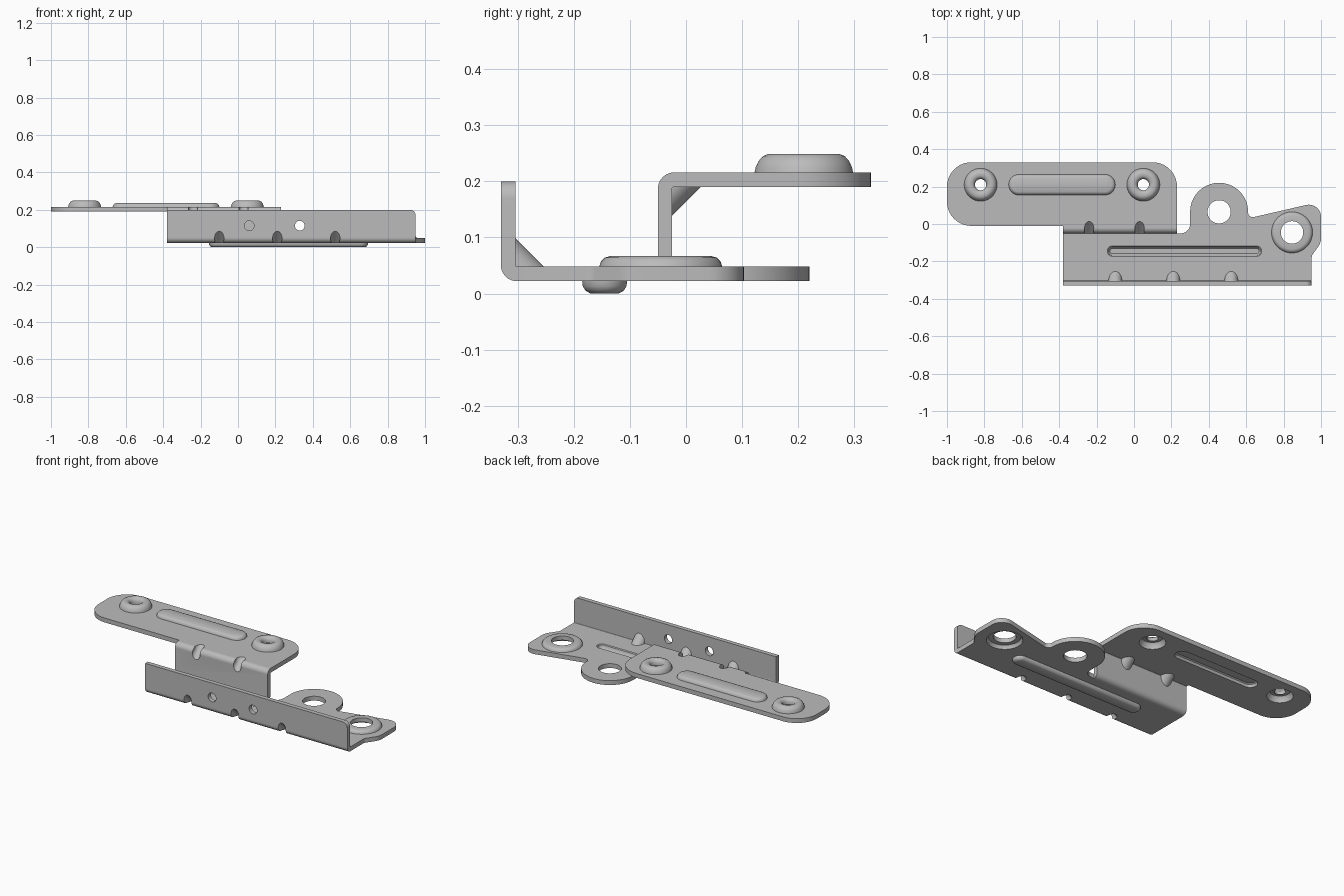
import bpy, bmesh, math
from mathutils import Vector, Matrix

if "Cube" in bpy.data.objects:
    bpy.data.objects.remove(bpy.data.objects["Cube"])

steel = bpy.data.materials.new("steel grey")
steel.use_nodes = True
steel.diffuse_color = (0.5, 0.5, 0.5, 1)
steel.node_tree.nodes["Principled BSDF"].inputs["Base Color"].default_value = (0.5, 0.5, 0.5, 1)

LOW, HIGH, T = 0.022, 0.19, 0.026      # undersides of the two plates, sheet thickness
LEFT, RIGHT, WEB_END = -0.38, 0.95, 0.23
parts = []


def finish(name, bm):
    bmesh.ops.remove_doubles(bm, verts=bm.verts, dist=1e-5)
    bmesh.ops.recalc_face_normals(bm, faces=bm.faces)
    mesh = bpy.data.meshes.new(name)
    bm.to_mesh(mesh)
    bm.free()
    mesh.materials.append(steel)
    ob = bpy.data.objects.new(name, mesh)
    bpy.context.collection.objects.link(ob)
    parts.append(ob)
    return ob


def rounded(corners, steps=10):
    """Outline through (a, b, radius) corners with each corner filleted."""
    out = []
    for i, (a, b, r) in enumerate(corners):
        p = Vector((a, b))
        if not r:
            out.append(p)
            continue
        d1 = (Vector(corners[i - 1][:2]) - p).normalized()
        d2 = (Vector(corners[(i + 1) % len(corners)][:2]) - p).normalized()
        half = d1.angle(d2) / 2
        c = p + (d1 + d2).normalized() * r / math.sin(half)
        v1 = p + d1 * r / math.tan(half) - c
        v2 = p + d2 * r / math.tan(half) - c
        start = math.atan2(v1.y, v1.x)
        turn = math.atan2(v1.x * v2.y - v1.y * v2.x, v1.dot(v2))
        for k in range(steps + 1):
            t = start + turn * k / steps
            out.append(c + r * Vector((math.cos(t), math.sin(t))))
    return out


def stadium(cx, cy, half, r, n=48):
    """Circle stretched along x by half its straight length."""
    pts = []
    for k in range(n):
        t = 2 * math.pi * (k + 0.5) / n
        side = half if math.cos(t) > 0 else -half
        pts.append(Vector((cx + side + r * math.cos(t), cy + r * math.sin(t))))
    return pts


def solid(name, loops, place, start, end):
    """Fill an outline with holes and thicken it from start to end."""
    bm = bmesh.new()
    for loop in loops:
        vs = [bm.verts.new((p.x, p.y, start)) for p in loop]
        for i, v in enumerate(vs):
            bm.edges.new((vs[i - 1], v))
    bmesh.ops.triangle_fill(bm, edges=bm.edges[:], use_beauty=True, normal=(0, 0, 1))
    new = bmesh.ops.extrude_face_region(bm, geom=bm.faces[:])["geom"]
    for v in new:
        if isinstance(v, bmesh.types.BMVert):
            v.co.z = end
    for v in bm.verts:
        v.co = place(*v.co)
    return finish(name, bm)


def pressed(name, cx, cy, half, profile):
    """Stamped ring or bead swept around a stadium from (radius, z) pairs."""
    bm = bmesh.new()
    rings = [[bm.verts.new((p.x, p.y, z)) for p in stadium(cx, cy, half, r)]
             for r, z in profile]
    for a, b in zip(rings, rings[1:]):
        for i in range(len(a)):
            bm.faces.new((a[i - 1], a[i], b[i], b[i - 1]))
    return finish(name, bm)


def dart(name, x, y, z, sy, sz, r=0.036, steps=16):
    """Rounded corner gusset bridging two sheets at an inner corner."""
    bm = bmesh.new()
    wall, floor = [], []
    for k in range(steps + 1):
        t = math.pi * k / steps
        d = r * math.sin(t) * math.sqrt(2) + 0.002
        wall.append(bm.verts.new((x + r * math.cos(t), y, z + sz * d)))
        floor.append(bm.verts.new((x + r * math.cos(t), y + sy * d, z)))
    root = [bm.verts.new((x + s * r, y, z)) for s in (1, -1)]
    for k in range(steps):
        bm.faces.new((wall[k], wall[k + 1], floor[k + 1], floor[k]))
    bm.faces.new(wall + root[::-1])
    bm.faces.new(floor + root[::-1])
    for k, v in ((0, root[0]), (-1, root[1])):
        bm.faces.new((wall[k], floor[k], v))
    return finish(name, bm)


def groove(targets, x, y, z, tilt):
    """Cut a diagonal round groove across an outer bend."""
    bpy.ops.mesh.primitive_cylinder_add(vertices=32, radius=0.025, depth=0.3,
                                        location=(x, y, z), rotation=(tilt, 0, 0))
    cutter = bpy.context.object
    cutter.hide_render = True
    for ob in targets:
        mod = ob.modifiers.new("groove", 'BOOLEAN')
        mod.operation, mod.solver, mod.object = 'DIFFERENCE', 'EXACT', cutter
        bpy.context.view_layer.objects.active = ob
        bpy.ops.object.modifier_apply(modifier=mod.name)
    bpy.data.objects.remove(cutter)


def flat(a, b, c): return Vector((a, b, c))
def upright(a, b, c): return Vector((a, c, b))
def lengthwise(a, b, c): return Vector((c, a, b))


# Plates
BOSS_Y, BOSS_X = 0.21, (-0.82, 0.05)
upper_plate = solid("upper_plate", [
    rounded([(-1, -0.01, 0.13), (-1, 0.33, 0.13), (WEB_END, 0.33, 0.13),
             (WEB_END, -0.02, 0), (LEFT, -0.02, 0), (LEFT, -0.01, 0)]),
    *[stadium(x, BOSS_Y, 0, 0.088) for x in BOSS_X],
    stadium(-0.385, BOSS_Y, 0.23, 0.055)], flat, HIGH, HIGH + T)

lower_plate = solid("lower_plate", [
    rounded([(LEFT, -0.3, 0), (RIGHT, -0.3, 0), (RIGHT, -0.17, 0.03), (1, -0.1, 0.08),
             (1, 0.12, 0.065), (0.61, 0.03, 0.025), (0.61, 0.22, 0.154), (0.3, 0.22, 0.154),
             (0.3, -0.05, 0.05), (WEB_END, -0.05, 0), (WEB_END, -0.055, 0), (LEFT, -0.055, 0)]),
    stadium(0.455, 0.065, 0, 0.062), stadium(0.845, -0.045, 0, 0.11),
    stadium(0.27, -0.145, 0.385, 0.04)], flat, LOW, LOW + T)

# Front flange and its bend
flange = solid("front_flange", [
    rounded([(LEFT, 0.055, 0), (RIGHT, 0.055, 0), (RIGHT, 0.2, 0.03), (LEFT, 0.2, 0)]),
    stadium(0.06, 0.115, 0, 0.026), stadium(0.33, 0.115, 0, 0.026)], upright, -0.33, -0.304)
front_bend = solid("front_bend", [rounded([
    (-0.3, LOW, 0), (-0.33, LOW, 0.029), (-0.33, 0.055, 0), (-0.304, 0.055, 0),
    (-0.304, LOW + T, 0.003), (-0.3, LOW + T, 0)])], lengthwise, LEFT, RIGHT)

# Web joining the lower plate to the upper plate
web = solid("web", [rounded([
    (-0.055, LOW, 0), (-0.025, LOW, 0.029), (-0.025, HIGH, 0.004), (-0.02, HIGH, 0),
    (-0.02, HIGH + T, 0), (-0.05, HIGH + T, 0.029), (-0.05, LOW + T, 0.004),
    (-0.055, LOW + T, 0)])], lengthwise, LEFT, WEB_END)

# Stamped bosses and beads
for side, x in zip(("right", "left"), BOSS_X):
    pressed(side + "_boss", x, BOSS_Y, 0, [
        (0.088, 0.216), (0.086, 0.225), (0.081, 0.236), (0.073, 0.245), (0.063, 0.249),
        (0.046, 0.249), (0.037, 0.243), (0.03, 0.232), (0.03, 0.216), (0.045, 0.224),
        (0.056, 0.223), (0.065, 0.214), (0.07, 0.19), (0.088, 0.19)])
pressed("upper_bead", -0.385, BOSS_Y, 0.23, [
    (0.055, 0.216), (0.053, 0.225), (0.047, 0.232), (0.038, 0.236), (0, 0.236),
    (0, 0.21), (0.03, 0.21), (0.037, 0.205), (0.041, 0.19), (0.055, 0.19)])
pressed("lower_boss", 0.845, -0.045, 0, [
    (0.11, 0.048), (0.107, 0.057), (0.1, 0.064), (0.09, 0.067), (0.06, 0.067),
    (0.06, 0.042), (0.085, 0.042), (0.092, 0.035), (0.095, LOW), (0.11, LOW)])
pressed("lower_bead", 0.27, -0.145, 0.385, [
    (0.04, 0.048), (0.028, 0.048), (0.023, 0.044), (0.02, 0.03), (0.014, 0.024), (0, 0.024),
    (0, 0), (0.025, 0), (0.034, 0.005), (0.039, 0.013), (0.04, LOW)])

# Corner gussets, pressed in from outside
for i, x in enumerate((-0.1, 0.21, 0.52)):
    d = dart(f"front_gusset_{i + 1}", x, -0.305, LOW + T - 0.001, 1, 1)
    groove([d, flange, front_bend, lower_plate], x, -0.316, LOW + 0.014, math.pi / 4)
for i, x in enumerate((-0.24, 0.03)):
    d = dart(f"web_gusset_{i + 1}", x, -0.026, HIGH + 0.001, 1, -1)
    groove([d, web, upper_plate], x, -0.036, HIGH + T - 0.014, -math.pi / 4)

# Smooth the rounds, keep the sheet edges crisp
bpy.ops.object.select_all(action='DESELECT')
for ob in parts:
    ob.select_set(True)
bpy.context.view_layer.objects.active = parts[0]
bpy.ops.object.shade_smooth_by_angle(angle=math.radians(35))
